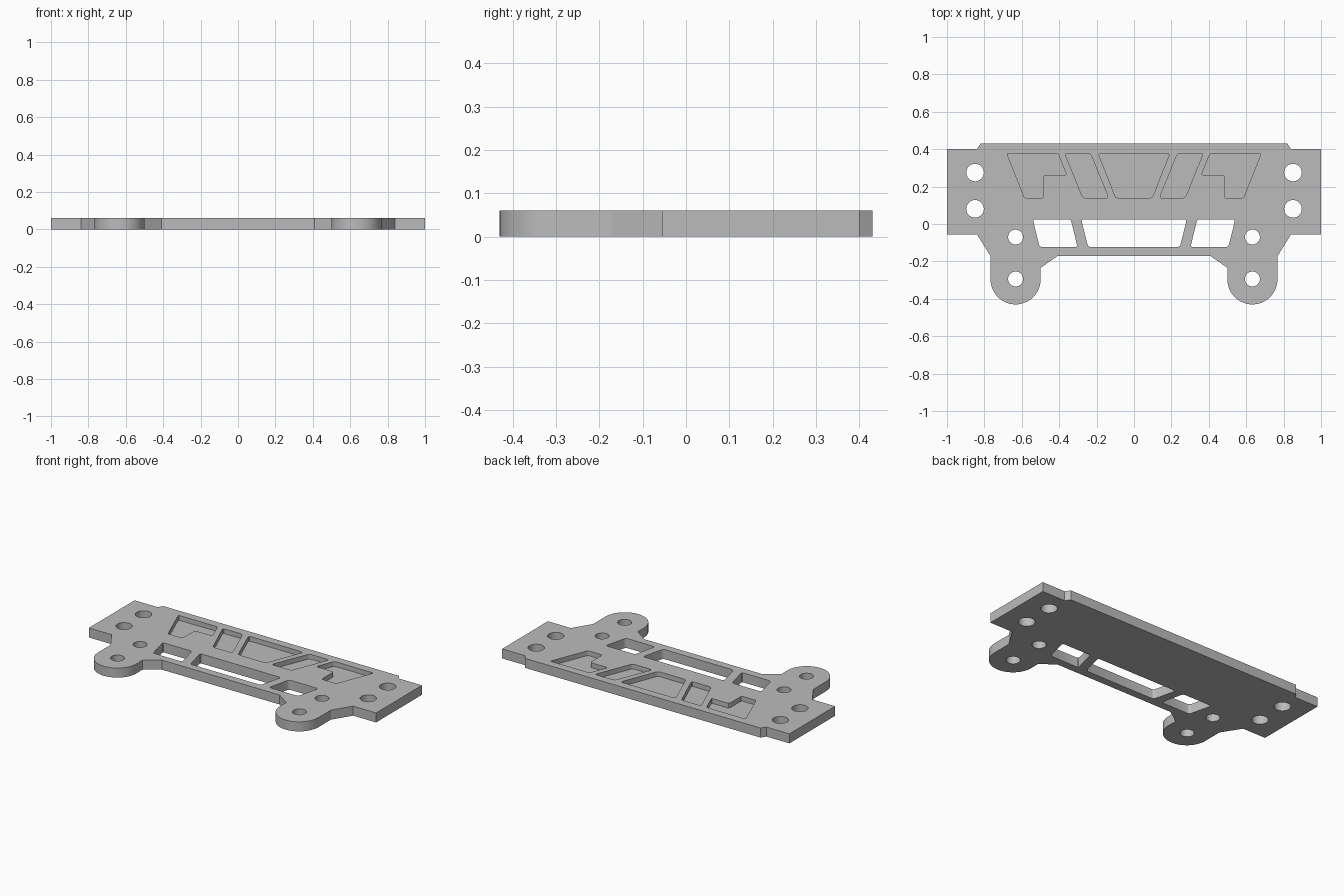
import bpy
import bmesh
from math import cos, sin, pi

if "Cube" in bpy.data.objects:
    bpy.data.objects.remove(bpy.data.objects["Cube"])

THICK = 0.06
POCKET_FLOOR = 0.03


def mirrored(points):
    """Mirror a point list across x = 0, keeping its winding."""
    return [(-x, y) for x, y in reversed(points)]


def arc(cx, cy, r, start, end, steps):
    return [(cx + r * cos(start + (end - start) * i / steps),
             cy + r * sin(start + (end - start) * i / steps)) for i in range(steps + 1)]


def add_prism(bm, points, z0, z1, rounding=0.0):
    """Add a closed prism from an outline, with optional rounded corners."""
    part = bmesh.new()
    part.faces.new([part.verts.new((x, y, z0)) for x, y in points])
    if rounding:
        bmesh.ops.bevel(part, geom=part.verts[:], offset=rounding, segments=3,
                        profile=0.5, affect='VERTICES')
    top = bmesh.ops.extrude_face_region(part, geom=part.faces[:])["geom"]
    for v in top:
        if isinstance(v, bmesh.types.BMVert):
            v.co.z = z1
    bmesh.ops.recalc_face_normals(part, faces=part.faces[:])
    mesh = bpy.data.meshes.new("prism")
    part.to_mesh(mesh)
    part.free()
    bm.from_mesh(mesh)
    bpy.data.meshes.remove(mesh)


def make_object(name, bm):
    mesh = bpy.data.meshes.new(name)
    bm.to_mesh(mesh)
    bm.free()
    obj = bpy.data.objects.new(name, mesh)
    bpy.context.collection.objects.link(obj)
    return obj


# Plate outline: right half from the back edge round to the front edge
half = [(0.82, 0.43), (0.84, 0.40), (1, 0.40), (1, -0.055), (0.84, -0.055), (0.767, -0.172)]
half = half[::-1]
lug = arc(0.633, -0.296, 0.134, -pi, 0, 24)
half = [(0.41, -0.172), (0.5, -0.235)] + lug + half
bm = bmesh.new()
add_prism(bm, half + mirrored(half), 0, THICK)
plate = make_object("mounting_plate", bm)

cut = bmesh.new()

# Round bolt holes
for x, y, r in [(0.85, 0.275, 0.047), (0.85, 0.081, 0.047),
                (0.633, -0.07, 0.04), (0.633, -0.294, 0.04)]:
    for side in (-1, 1):
        add_prism(cut, arc(side * x, y, r, 0, 2 * pi * 31 / 32, 31), -0.1, 0.2)

# Windows that go right through
side_window = [(0.302, -0.123), (0.505, -0.123), (0.541, 0.025), (0.338, 0.025)]
mid_window = [(-0.245, -0.123), (0.245, -0.123), (0.282, 0.025), (-0.282, 0.025)]
for shape in (side_window, mirrored(side_window), mid_window):
    add_prism(cut, shape, -0.1, 0.2, 0.014)

# Shallow pockets in the top face
hook = [(0.484, 0.139), (0.585, 0.139), (0.68, 0.378), (0.407, 0.378),
        (0.361, 0.262), (0.484, 0.262)]
slanted = [(0.136, 0.139), (0.273, 0.139), (0.37, 0.378), (0.233, 0.378)]
middle = [(-0.097, 0.139), (0.097, 0.139), (0.191, 0.378), (-0.191, 0.378)]
for shape, rounding in ((hook, 0.01), (mirrored(hook), 0.01), (slanted, 0.014),
                        (mirrored(slanted), 0.014), (middle, 0.014)):
    add_prism(cut, shape, POCKET_FLOOR, 0.2, rounding)

cutter = make_object("plate_cutter", cut)
cutter.hide_render = True

# Cut the openings and keep the finished mesh
mod = plate.modifiers.new("openings", 'BOOLEAN')
mod.operation = 'DIFFERENCE'
mod.solver = 'EXACT'
mod.object = cutter
bpy.context.view_layer.objects.active = plate
plate.select_set(True)
bpy.ops.object.modifier_apply(modifier=mod.name)
bpy.data.objects.remove(cutter)

# Plain grey metal
grey = bpy.data.materials.new("plain_grey")
grey.use_nodes = True
colour = (0.5, 0.5, 0.5, 1)
grey.diffuse_color = colour
grey.node_tree.nodes["Principled BSDF"].inputs["Base Color"].default_value = colour
plate.data.materials.clear()
plate.data.materials.append(grey)
bpy.ops.object.shade_smooth_by_angle(angle=pi / 6)
